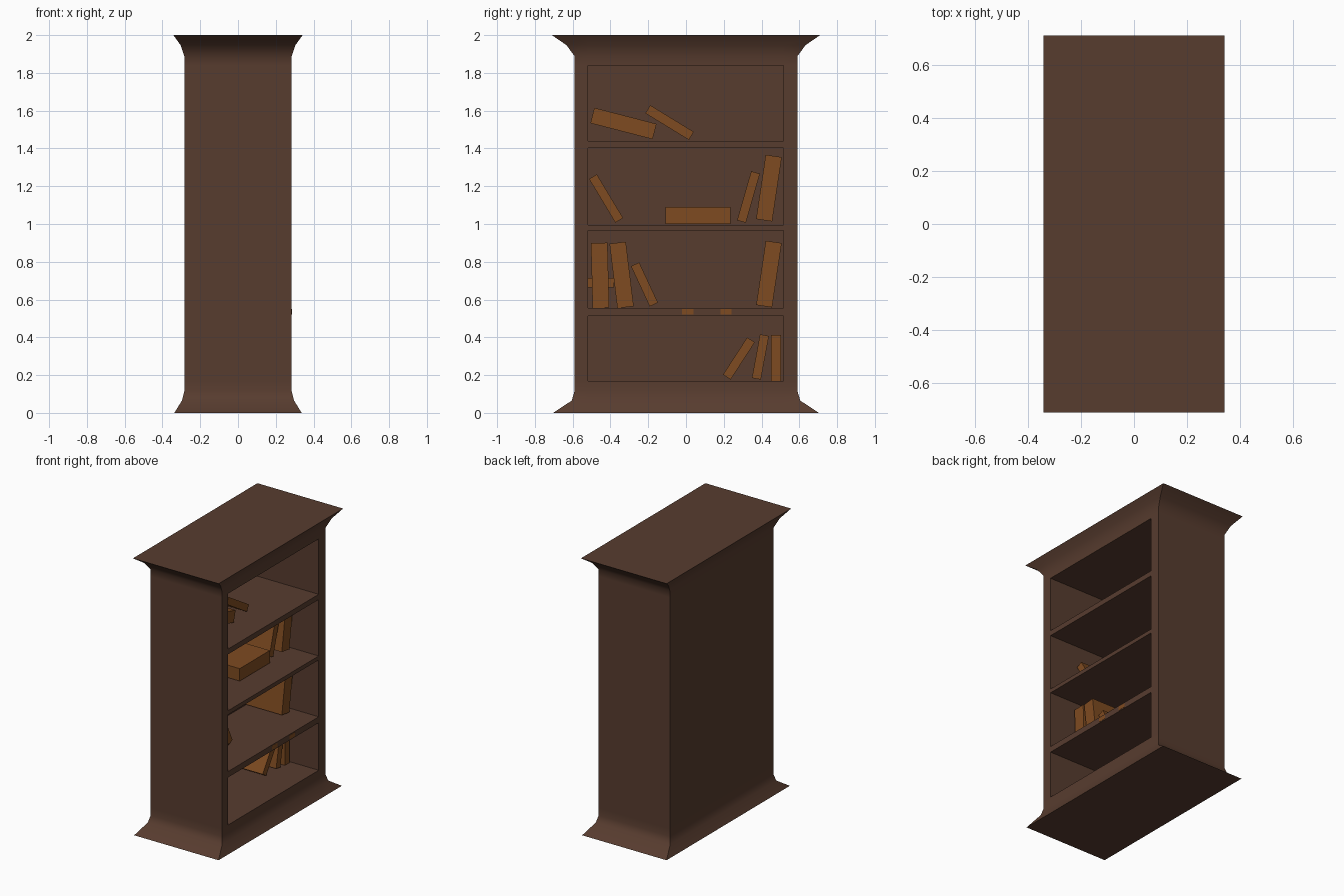
import bpy, bmesh, math
from mathutils import Matrix

if "Cube" in bpy.data.objects:
    bpy.data.objects.remove(bpy.data.objects["Cube"])


def material(name, rgb):
    m = bpy.data.materials.new(name)
    m.diffuse_color = (*rgb, 1)
    m.use_nodes = True
    m.node_tree.nodes["Principled BSDF"].inputs["Base Color"].default_value = m.diffuse_color
    return m


WOOD = material("dark_wood", (0.096, 0.045, 0.028))
BOOK = material("book_brown", (0.21, 0.07, 0.015))


def finish(bm, name, mat):
    bmesh.ops.recalc_face_normals(bm, faces=bm.faces)
    me = bpy.data.meshes.new(name)
    bm.to_mesh(me)
    bm.free()
    me.materials.append(mat)
    ob = bpy.data.objects.new(name, me)
    bpy.context.collection.objects.link(ob)
    return ob


# Cabinet body: stacked rectangular rings (z, half x, half y), flared at both ends
cells = [(0.17, 0.513), (0.556, 0.966), (0.995, 1.402), (1.44, 1.84)]
rings = [(0, 0.337, 0.703), (0.065, 0.297, 0.605), (0.115, 0.284, 0.59)]
rings += [(z, 0.284, 0.59) for c in cells for z in c]
rings += [(1.889, 0.284, 0.59), (1.947, 0.304, 0.633), (2.0, 0.342, 0.71)]

bm = bmesh.new()
loops = []
for z, a, b in rings:
    pts = [(-a, -b), (a, -b), (a, -0.52), (a, 0.515), (a, b), (-a, b)]
    loops.append([bm.verts.new((x, y, z)) for x, y in pts])
openings = []
for i in range(len(loops) - 1):
    lo, hi = loops[i], loops[i + 1]
    for k in range(6):
        n = (k + 1) % 6
        f = bm.faces.new((lo[k], lo[n], hi[n], hi[k]))
        if k == 2 and any(abs(rings[i][0] - c[0]) < 1e-6 for c in cells):
            openings.append(f)
bm.faces.new(loops[0][::-1])
bm.faces.new(loops[-1])

# Compartments: push each opening back to the rear wall
bm.normal_update()
for f in openings:
    new = bmesh.ops.extrude_face_region(bm, geom=[f])["geom"]
    verts = [v for v in new if isinstance(v, bmesh.types.BMVert)]
    bmesh.ops.delete(bm, geom=[f], context='FACES_ONLY')
    bmesh.ops.translate(bm, verts=verts, vec=(-0.497, 0, 0))
cabinet = finish(bm, "cabinet", WOOD)
bpy.context.view_layer.objects.active = cabinet
cabinet.select_set(True)
bpy.ops.object.shade_smooth_by_angle(angle=math.radians(50))
cabinet.select_set(False)


def box(name, x0, x1, y, z, thick, length, tilt, mat):
    """Box from x0 to x1, leaning by tilt degrees towards +y."""
    bm = bmesh.new()
    bmesh.ops.create_cube(bm, size=1)
    bm.transform(Matrix.Translation(((x0 + x1) / 2, y, z))
                 @ Matrix.Rotation(math.radians(-tilt), 4, 'X')
                 @ Matrix.Diagonal((x1 - x0, thick, length, 1)))
    return finish(bm, name, mat)


# Books: centre y, centre z, thickness, height, lean
books = [
    (-0.331, 1.532, 0.084, 0.34, -75.5), (-0.087, 1.537, 0.05, 0.27, -58.5),
    (-0.423, 1.135, 0.048, 0.27, -31), (0.063, 1.045, 0.09, 0.344, 90),
    (0.331, 1.143, 0.048, 0.27, 16), (0.439, 1.19, 0.086, 0.344, 8.5),
    (-0.455, 0.728, 0.088, 0.344, -1.5), (-0.341, 0.73, 0.087, 0.344, -7),
    (-0.22, 0.68, 0.048, 0.235, -25), (0.439, 0.735, 0.085, 0.344, 8.5),
    (0.28, 0.288, 0.048, 0.235, 33), (0.394, 0.296, 0.048, 0.235, 10.5),
    (0.476, 0.291, 0.053, 0.243, 0),
]
for i, (y, z, t, h, lean) in enumerate(books):
    front = 0.09 if t > 0.06 else 0.06
    box(f"book_{i + 1}", -0.205, front, y, z, t, h, lean, BOOK)

# Small slab behind the upright books, and two tags on the shelf edge
box("rear_book", -0.205, 0.03, -0.45, 0.69, 0.05, 0.137, 90, BOOK)
for y in (0.01, 0.212):
    box("shelf_tag", 0.28, 0.2855, y, 0.535, 0.06, 0.03, 0, BOOK)
